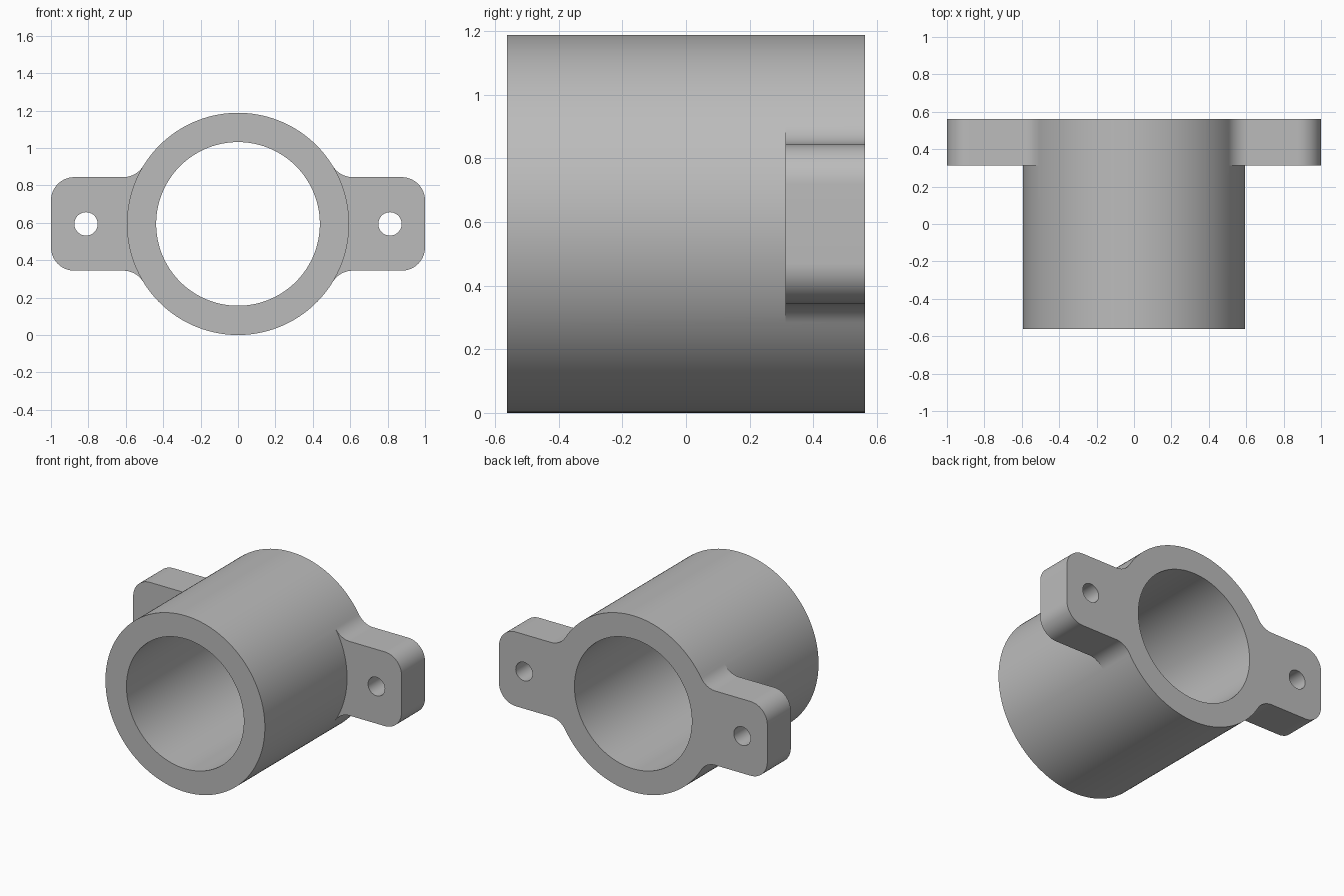
import bpy
import bmesh
from math import pi, cos, sin, atan2, sqrt, radians

cube = bpy.data.objects.get("Cube")
if cube:
    bpy.data.objects.remove(cube, do_unlink=True)

# Main sizes
R, BORE = 0.594, 0.4375            # sleeve radii
FRONT, STEP, BACK = -0.5625, 0.3125, 0.5625
HALF, ROUND = 0.25, 0.125          # lug half height, corner and fillet radius
HOLE_X, HOLE_R = 0.8125, 0.0625

fillet_z = HALF + ROUND
fillet_x = sqrt((R + ROUND) ** 2 - fillet_z ** 2)
tangent = atan2(fillet_z, fillet_x)  # angle where the fillet meets the sleeve

bm = bmesh.new()


def arc(cx, cz, r, a0, a1, n):
    return [(cx + r * cos(a0 + (a1 - a0) * i / n),
             cz + r * sin(a0 + (a1 - a0) * i / n)) for i in range(n + 1)]


def vert(p, y):
    return bm.verts.new((p[0], y, p[1] + R))


def quads(path_a, ya, path_b, yb):
    """Bridge two matching paths with a strip of quads."""
    a = [vert(p, ya) for p in path_a]
    b = [vert(p, yb) for p in path_b]
    for i in range(len(a) - 1):
        bm.faces.new((a[i], a[i + 1], b[i + 1], b[i]))


def plate(loops, y):
    """Fill a flat region bounded by closed loops; inner loops are holes."""
    edges = []
    for loop in loops:
        vs = [vert(p, y) for p in loop[:-1]]
        edges += [bm.edges.new((v, vs[i - 1])) for i, v in enumerate(vs)]
    bmesh.ops.triangle_fill(bm, use_beauty=True, edges=edges, normal=(0, 1, 0))


def section(r, start, end, n):
    return arc(0, 0, r, start, end, n)


# Sleeve: two lug-side sections and two free sections
for k in (0, pi):
    side = (k - tangent, k + tangent, 28)
    free = (k + tangent, k + pi - tangent, 56)
    for span in (side, free):
        outer, inner = section(R, *span), section(BORE, *span)
        quads(outer, FRONT, outer, STEP)
        quads(inner, FRONT, inner, BACK)
        quads(outer, FRONT, inner, FRONT)
        quads(outer, BACK, inner, BACK)
    outer = section(R, *free)
    quads(outer, STEP, outer, BACK)

# Lugs: filleted root, rounded corners, bolt hole
upper = (arc(fillet_x, fillet_z, ROUND, pi + tangent, 1.5 * pi, 12)
         + arc(1 - ROUND, HALF - ROUND, ROUND, pi / 2, 0, 14))
outline = upper + [(x, -z) for x, z in reversed(upper)]
root = section(R, -tangent, tangent, 28)
hole = arc(HOLE_X, 0, HOLE_R, 0, 2 * pi, 36)
for s in (1, -1):
    wall, seam, bolt = [[(s * x, z) for x, z in path]
                        for path in (outline, root, hole)]
    quads(wall, STEP, wall, BACK)
    quads(bolt, STEP, bolt, BACK)
    for y in (STEP, BACK):
        plate([wall + seam[1:], bolt], y)

bmesh.ops.remove_doubles(bm, verts=bm.verts[:], dist=0.0001)
bmesh.ops.recalc_face_normals(bm, faces=bm.faces[:])

mesh = bpy.data.meshes.new("flanged_sleeve")
bm.to_mesh(mesh)
bm.free()
sleeve = bpy.data.objects.new("flanged_sleeve", mesh)
bpy.context.collection.objects.link(sleeve)

# Plain grey finish
GREY = (0.5, 0.5, 0.5, 1)
mat = bpy.data.materials.new("grey_metal")
mat.use_nodes = True
mat.diffuse_color = GREY
mat.node_tree.nodes["Principled BSDF"].inputs["Base Color"].default_value = GREY
mesh.materials.append(mat)

bpy.ops.object.select_all(action="DESELECT")
sleeve.select_set(True)
bpy.context.view_layer.objects.active = sleeve
bpy.ops.object.shade_smooth_by_angle(angle=radians(30))
